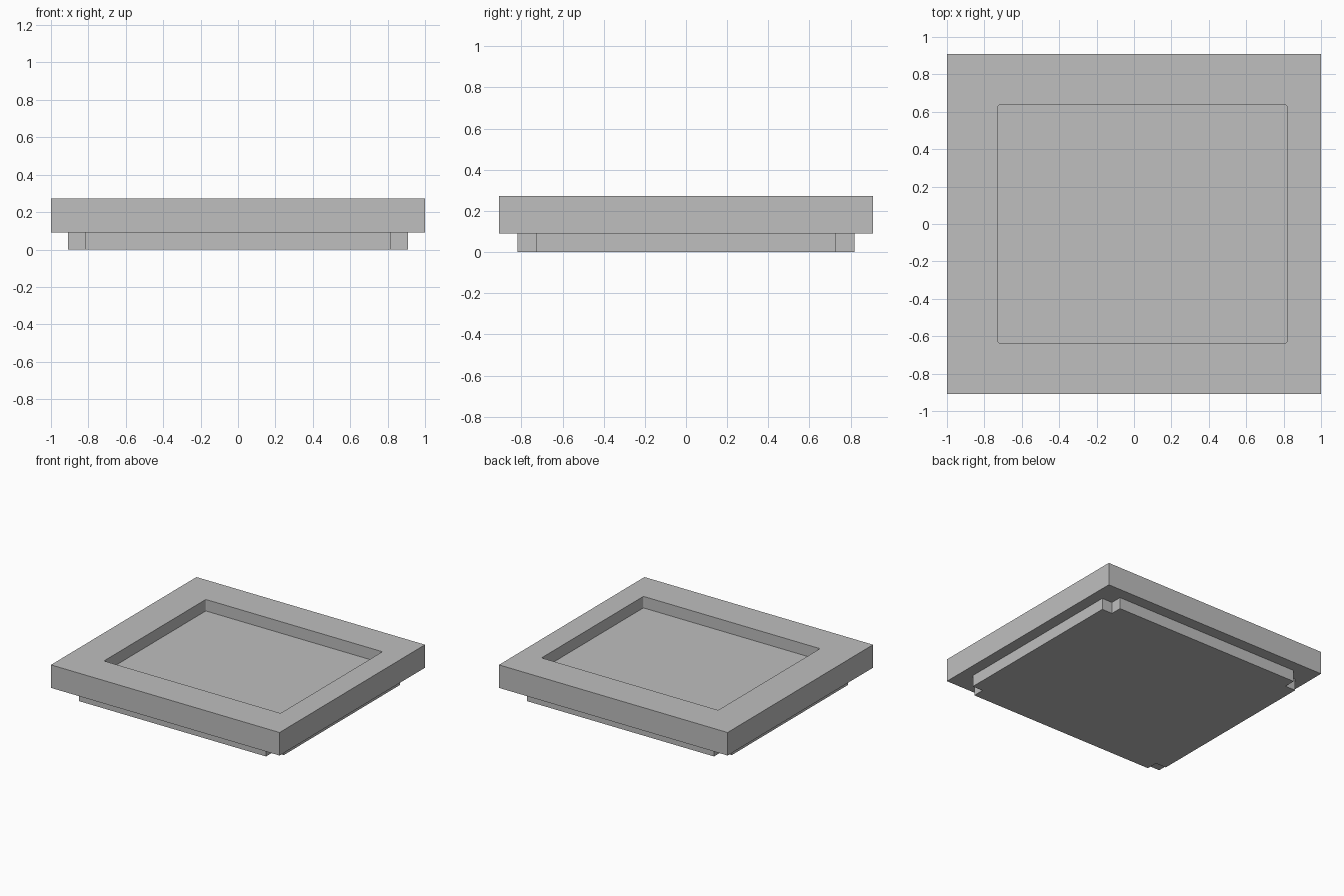
import bpy
import bmesh
from mathutils import Matrix, Vector

if "Cube" in bpy.data.objects:
    bpy.data.objects.remove(bpy.data.objects["Cube"])

U = 1 / 11  # module: the slab is 22 x 20 x 2 modules

grey = bpy.data.materials.new("light grey")
grey.use_nodes = True
colour = (0.52, 0.52, 0.52, 1)
grey.diffuse_color = colour
grey.node_tree.nodes["Principled BSDF"].inputs["Base Color"].default_value = colour


def finish(name, bm):
    bmesh.ops.recalc_face_normals(bm, faces=bm.faces)
    mesh = bpy.data.meshes.new(name)
    bm.to_mesh(mesh)
    bm.free()
    mesh.materials.append(grey)
    obj = bpy.data.objects.new(name, mesh)
    bpy.context.collection.objects.link(obj)
    return obj


def box(name, low, high, corner=0):
    """Box between two corners in modules, with optional rounded upright edges."""
    low, high = Vector(low) * U, Vector(high) * U
    bm = bmesh.new()
    bmesh.ops.create_cube(bm, size=1, matrix=Matrix.LocRotScale(
        (low + high) / 2, None, high - low))
    if corner:
        upright = [e for e in bm.edges
                   if abs(e.verts[0].co.z - e.verts[1].co.z) > 1e-4]
        bmesh.ops.bevel(bm, geom=upright, offset=corner * U, segments=4,
                        profile=0.5, affect='EDGES')
    return finish(name, bm)


# Slab with an off-centre rectangular recess in its top
slab = box("slab", (-11, -10, 1), (11, 10, 3))
cutter = box("recess_cutter", (-8, -7, 2), (9, 7, 4), corner=0.12)
cutter.hide_render = True
recess = slab.modifiers.new("recess", 'BOOLEAN')
recess.operation = 'DIFFERENCE'
recess.solver = 'EXACT'
recess.object = cutter
bpy.context.view_layer.objects.active = slab
bpy.ops.object.modifier_apply(modifier=recess.name)
bpy.data.objects.remove(cutter)

# Base plinth with a square notch at each corner
quarter = [(10, 8), (9, 8), (9, 9)]
outline = []
for sx, sy in ((1, 1), (-1, 1), (-1, -1), (1, -1)):
    points = [(sx * x, sy * y) for x, y in quarter]
    outline += points if sx * sy > 0 else points[::-1]
bm = bmesh.new()
face = bm.faces.new([bm.verts.new((x * U, y * U, 0)) for x, y in outline])
top = bmesh.ops.extrude_face_region(bm, geom=[face])["geom"]
bmesh.ops.translate(bm, vec=(0, 0, U),
                    verts=[v for v in top if isinstance(v, bmesh.types.BMVert)])
finish("base_plinth", bm)
